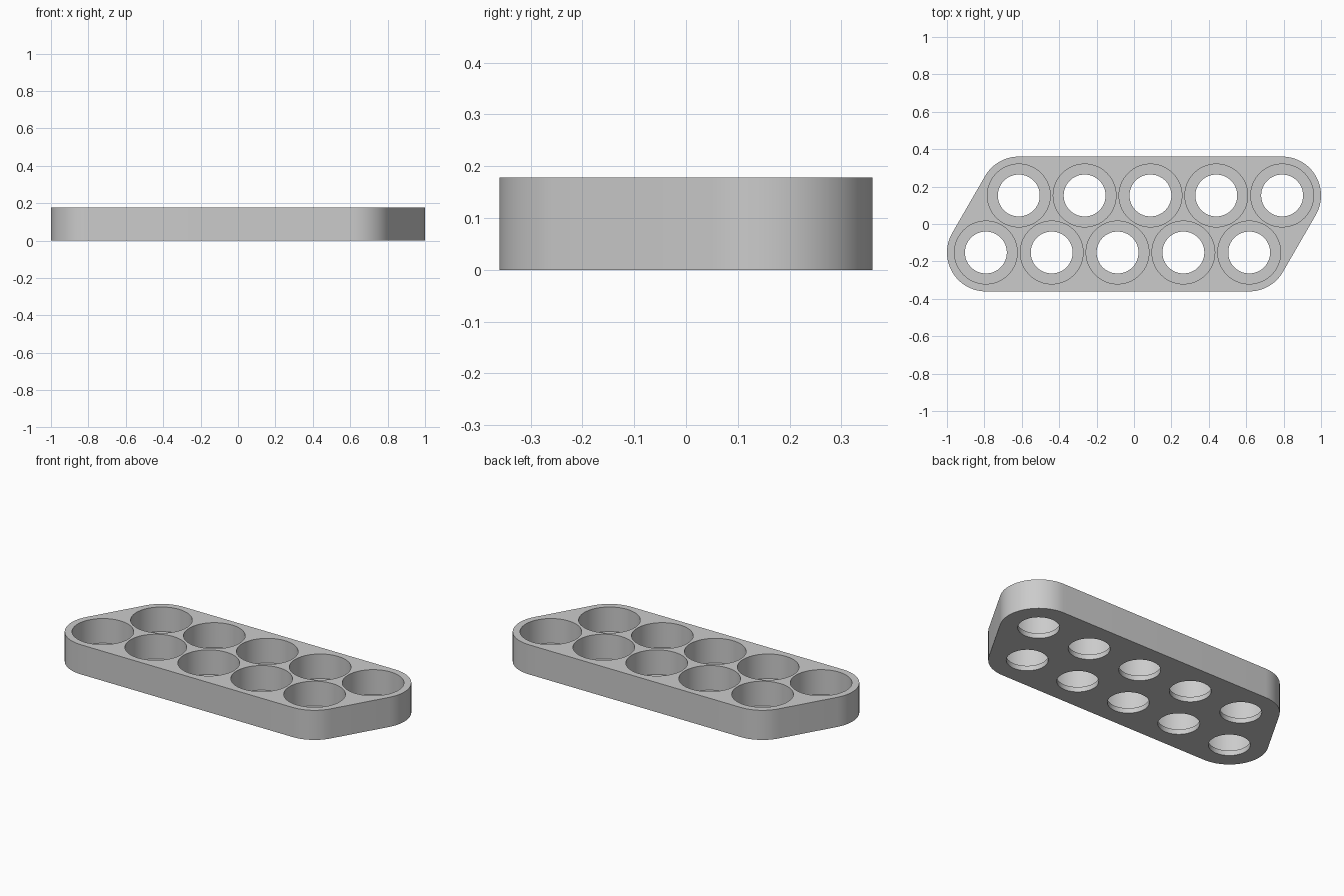
import bpy, bmesh, math

cube = bpy.data.objects.get("Cube")
if cube:
    bpy.data.objects.remove(cube, do_unlink=True)

PITCH = 0.352                          # spacing between neighbouring wells
ROW_Y = PITCH * math.sqrt(3) / 4       # half the row spacing of the staggered grid
CORNER_R = 1 - 2.25 * PITCH
HEIGHT, FLOOR = 0.178, 0.03
WELL_R, HOLE_R = 0.168, 0.112
SEGMENTS = 72

grey = bpy.data.materials.new("plain grey")
grey.use_nodes = True
grey.diffuse_color = (0.6, 0.6, 0.6, 1)
grey.node_tree.nodes["Principled BSDF"].inputs["Base Color"].default_value = (0.6, 0.6, 0.6, 1)


def make_object(name, bm):
    bmesh.ops.recalc_face_normals(bm, faces=bm.faces)
    mesh = bpy.data.meshes.new(name)
    bm.to_mesh(mesh)
    bm.free()
    mesh.materials.append(grey)
    obj = bpy.data.objects.new(name, mesh)
    bpy.context.collection.objects.link(obj)
    return obj


def ring(bm, x, y, z, radius):
    angles = [math.tau * i / SEGMENTS for i in range(SEGMENTS)]
    return [bm.verts.new((x + radius * math.cos(a), y + radius * math.sin(a), z)) for a in angles]


# Tray body: a slanted slab with rounded corners
bm = bmesh.new()
outline = []
corners = [(2.25, 1, 300, 90), (-1.75, 1, 90, 150),
           (-2.25, -1, 150, 270), (1.75, -1, 270, 330)]
corners[0] = (2.25, 1, -30, 90)
for col, row, start, end in corners:
    steps = (end - start) // 5
    for i in range(steps + 1):
        a = math.radians(start + (end - start) * i / steps)
        outline.append(bm.verts.new((col * PITCH + CORNER_R * math.cos(a),
                                     row * ROW_Y + CORNER_R * math.sin(a), 0)))
base = bm.faces.new(outline)
top = bmesh.ops.extrude_face_region(bm, geom=[base], use_keep_orig=True)["geom"]
bmesh.ops.translate(bm, verts=[v for v in top if isinstance(v, bmesh.types.BMVert)],
                    vec=(0, 0, HEIGHT))
tray = make_object("tray", bm)

# Stepped bores: a wide well above a narrower through hole
bm = bmesh.new()
profile = [(-0.1, HOLE_R), (FLOOR, HOLE_R), (FLOOR, WELL_R), (HEIGHT + 0.1, WELL_R)]
for row, shift in ((1, 0.25), (-1, -0.25)):
    for col in range(-2, 3):
        rings = [ring(bm, (col + shift) * PITCH, row * ROW_Y, z, r) for z, r in profile]
        for low, high in zip(rings, rings[1:]):
            for i in range(SEGMENTS):
                j = (i + 1) % SEGMENTS
                bm.faces.new((low[i], low[j], high[j], high[i]))
        bm.faces.new(rings[0][::-1])
        bm.faces.new(rings[-1])
cutter = make_object("well_cutter", bm)
cutter.hide_render = True

cut = tray.modifiers.new("wells", "BOOLEAN")
cut.operation = "DIFFERENCE"
cut.solver = "EXACT"
cut.object = cutter

# Apply the cut, drop the cutter and smooth the curved walls
bpy.ops.object.select_all(action="DESELECT")
tray.select_set(True)
bpy.context.view_layer.objects.active = tray
bpy.ops.object.modifier_apply(modifier=cut.name)
bpy.data.objects.remove(cutter, do_unlink=True)
bpy.ops.object.shade_smooth_by_angle(angle=math.radians(30))
